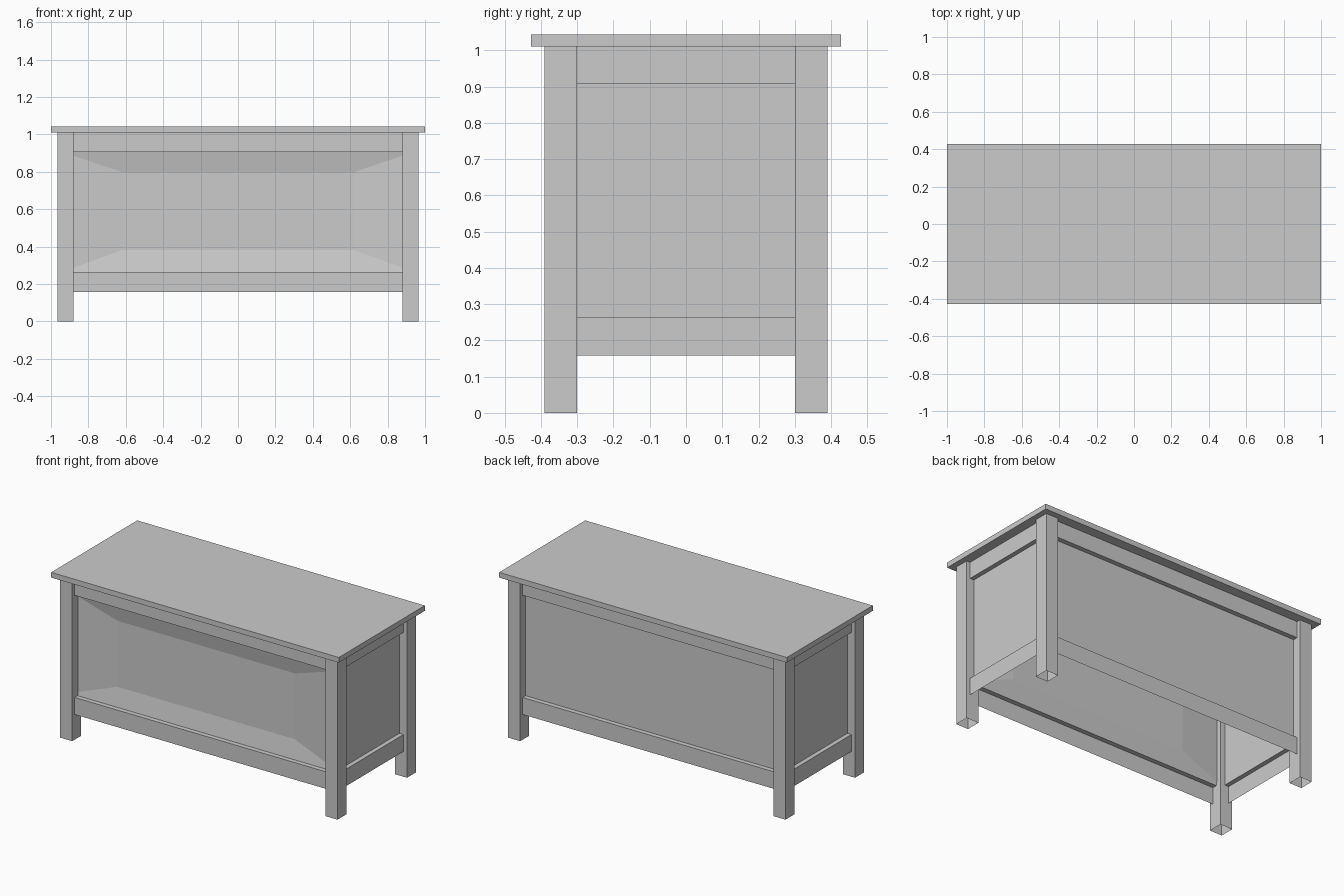
import bpy, bmesh, math
from mathutils import Matrix, Vector

if "Cube" in bpy.data.objects:
    bpy.data.objects.remove(bpy.data.objects["Cube"])


def make(name, bm):
    me = bpy.data.meshes.new(name)
    bm.to_mesh(me)
    bm.free()
    ob = bpy.data.objects.new(name, me)
    bpy.context.collection.objects.link(ob)
    return ob


def box(name, lo, hi, open_ends=False):
    bm = bmesh.new()
    lo, hi = Vector(lo), Vector(hi)
    size = hi - lo
    bmesh.ops.create_cube(bm, size=1, matrix=Matrix.Translation((lo + hi) / 2) @ Matrix.Diagonal((*size, 1)))
    if open_ends:
        ends = [f for f in bm.faces if abs(f.normal.z) > 0.9]
        bmesh.ops.delete(bm, geom=ends, context='FACES_ONLY')
    return make(name, bm)


def shell(name, half, profile, angle):
    """Sweep a (distance, z) profile across a side facing -y, then turn it about z."""
    bm = bmesh.new()
    rows = [[bm.verts.new((x, -d, z)) for x in (-half, half)] for d, z in profile]
    for a, b in zip(rows, rows[1:]):
        bm.faces.new((a[0], a[1], b[1], b[0]))
    bmesh.ops.rotate(bm, verts=bm.verts, matrix=Matrix.Rotation(angle, 3, 'Z'))
    return make(name, bm)


Z0, Z1, Z2, Z3 = 0.158, 0.265, 0.907, 1.01

# Table top
box("top_board", (-1, -0.427, Z3), (1, 0.427, 1.043))

# Hollow legs
for sx, side in ((-1, "left"), (1, "right")):
    for sy, end in ((-1, "front"), (1, "back")):
        x, y = sorted((sx * 0.88, sx * 0.965)), sorted((sy * 0.30, sy * 0.39))
        box(f"{end}_{side}_leg", (x[0], y[0], 0), (x[1], y[1], Z3), True)

# Rails with ledges, joined to a flat panel on the back and both ends
for name, half, rail, panel, turn in (("back", 0.88, 0.365, 0.335, 180),
                                      ("right", 0.30, 0.94, 0.912, 90),
                                      ("left", 0.30, 0.94, 0.912, -90)):
    shell(f"{name}_panel", half, [(rail, Z0), (rail, Z1), (panel, Z1),
                                  (panel, Z2), (rail, Z2), (rail, Z3)], math.radians(turn))

# Front rails
shell("front_lower_rail", 0.88, [(0.365, Z0), (0.365, Z1), (0.335, Z1)], 0)
shell("front_upper_rail", 0.88, [(0.335, Z2), (0.365, Z2), (0.365, Z3)], 0)

# Front panel: shallow sunken field with sloped borders
bm = bmesh.new()
rings = []
for hx, y, za, zb in ((0.94, -0.335, Z1, Z2), (0.617, -0.314, 0.383, 0.797)):
    rings.append([bm.verts.new((x, y, z)) for x, z in ((-hx, za), (hx, za), (hx, zb), (-hx, zb))])
outer, inner = rings
for i in range(4):
    j = (i + 1) % 4
    bm.faces.new((outer[i], outer[j], inner[j], inner[i]))
bm.faces.new(inner)
make("front_panel", bm)
